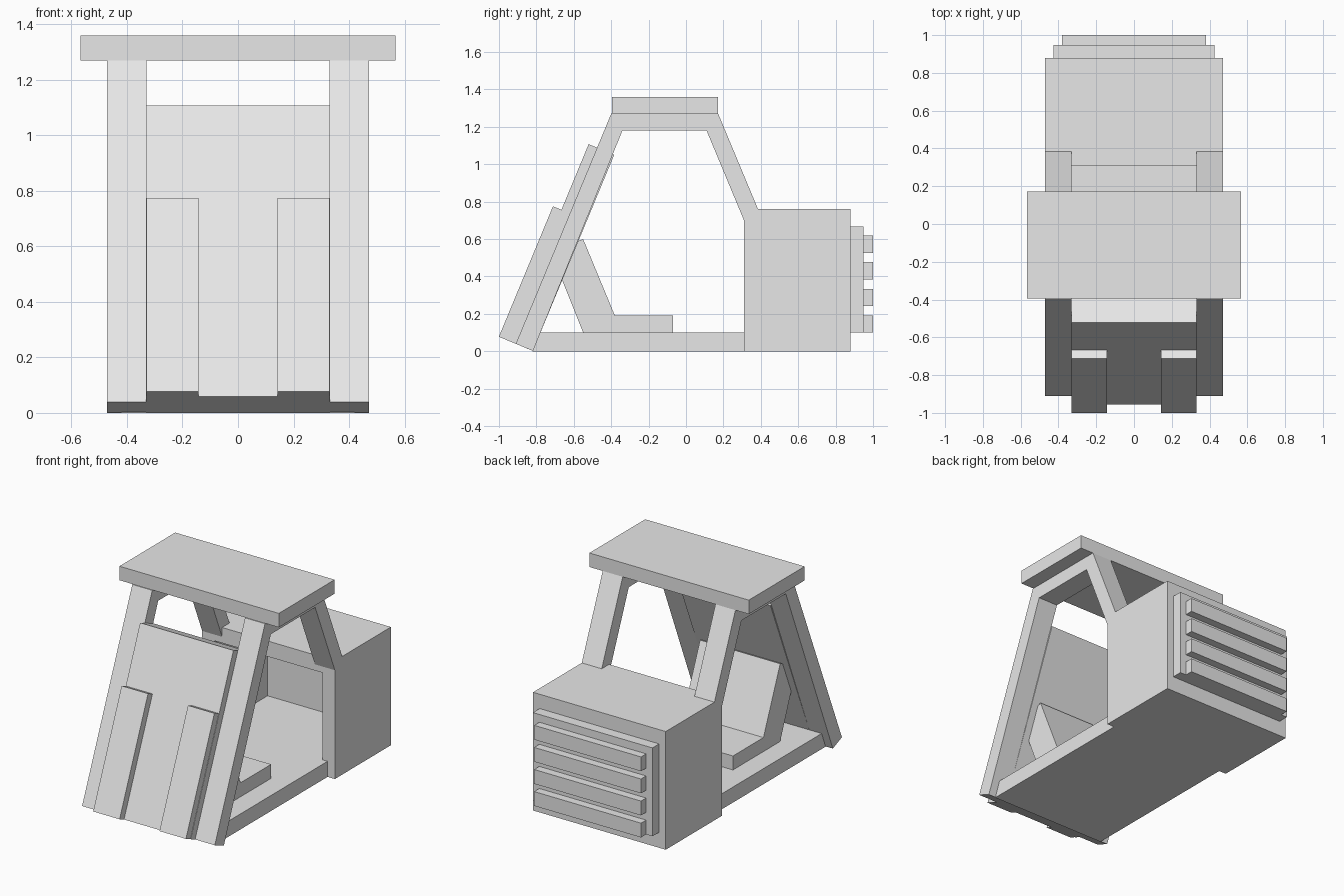
import bpy, bmesh
from mathutils import Vector

if "Cube" in bpy.data.objects:
    bpy.data.objects.remove(bpy.data.objects["Cube"])

grey = bpy.data.materials.new("plain grey")
grey.diffuse_color = (0.8, 0.8, 0.8, 1)
grey.use_nodes = True
grey.node_tree.nodes["Principled BSDF"].inputs["Base Color"].default_value = grey.diffuse_color


def extrude(name, profile, x0, x1):
    """Closed (y, z) profile extruded from x0 to x1."""
    bm = bmesh.new()
    face = bm.faces.new([bm.verts.new((x0, y, z)) for y, z in profile])
    res = bmesh.ops.extrude_face_region(bm, geom=[face])
    moved = [g for g in res["geom"] if isinstance(g, bmesh.types.BMVert)]
    bmesh.ops.translate(bm, vec=(x1 - x0, 0, 0), verts=moved)
    bmesh.ops.recalc_face_normals(bm, faces=bm.faces)
    mesh = bpy.data.meshes.new(name)
    bm.to_mesh(mesh)
    bm.free()
    mesh.materials.append(grey)
    obj = bpy.data.objects.new(name, mesh)
    bpy.context.collection.objects.link(obj)
    return obj


def box(name, x0, x1, y0, y1, z0, z1):
    return extrude(name, [(y0, z0), (y1, z0), (y1, z1), (y0, z1)], x0, x1)


# sloped front: direction up the posts and outward normal, from the outer foot
FOOT = Vector((-0.91, 0.04))
UP = Vector((0.51, 1.23)).normalized()
OUT = Vector((-UP.y, UP.x))


def sloped(name, length, d0, d1, x0, x1):
    pts = [FOOT + OUT * d for d in (d0, d1)]
    return extrude(name, [pts[0], pts[1], pts[1] + UP * length, pts[0] + UP * length], x0, x1)


# roof and floor
box("roof", -0.567, 0.567, -0.395, 0.172, 1.27, 1.36)
extrude("floor", [(-0.82, 0), (0.33, 0), (0.33, 0.1), (-0.78, 0.1)], -0.42, 0.42)

# front panel with two raised strips
sloped("front_panel", 1.135, -0.099, 0.049, -0.332, 0.332)

# parts repeated on both sides
frame = [(-0.818, 0.002), (-0.91, 0.04), (-0.40, 1.27), (0.172, 1.27), (0.385, 0.76),
         (0.31, 0.70), (0.11, 1.18), (-0.34, 1.18)]
for side, s in (("left", -1), ("right", 1)):
    extrude(side + "_cab_frame", frame, s * 0.33, s * 0.472)
    sloped(side + "_front_strip", 0.755, 0.049, 0.098, s * 0.142, s * 0.33)
    box(side + "_body_wall", s * 0.385, s * 0.472, 0.31, 0.88, 0, 0.76)

# hollow rear body
box("body_top", -0.385, 0.385, 0.31, 0.88, 0.66, 0.76)
box("body_base", -0.385, 0.385, 0.31, 0.88, 0, 0.1)
box("body_back", -0.385, 0.385, 0.85, 0.88, 0.1, 0.66)

# rear grille
box("grille_plate", -0.425, 0.425, 0.88, 0.948, 0.1, 0.668)
for i in range(4):
    z = 0.1 + i * 0.142
    box("grille_bar_%d" % (i + 1), -0.38, 0.38, 0.948, 1.0, z, z + 0.092)

# seat with leaning backrest
extrude("seat", [(-0.07, 0.1), (-0.07, 0.19), (-0.38, 0.19), (-0.55, 0.6),
                 (-0.60, 0.58), (-0.67, 0.4), (-0.55, 0.1)], -0.285, 0.285)
